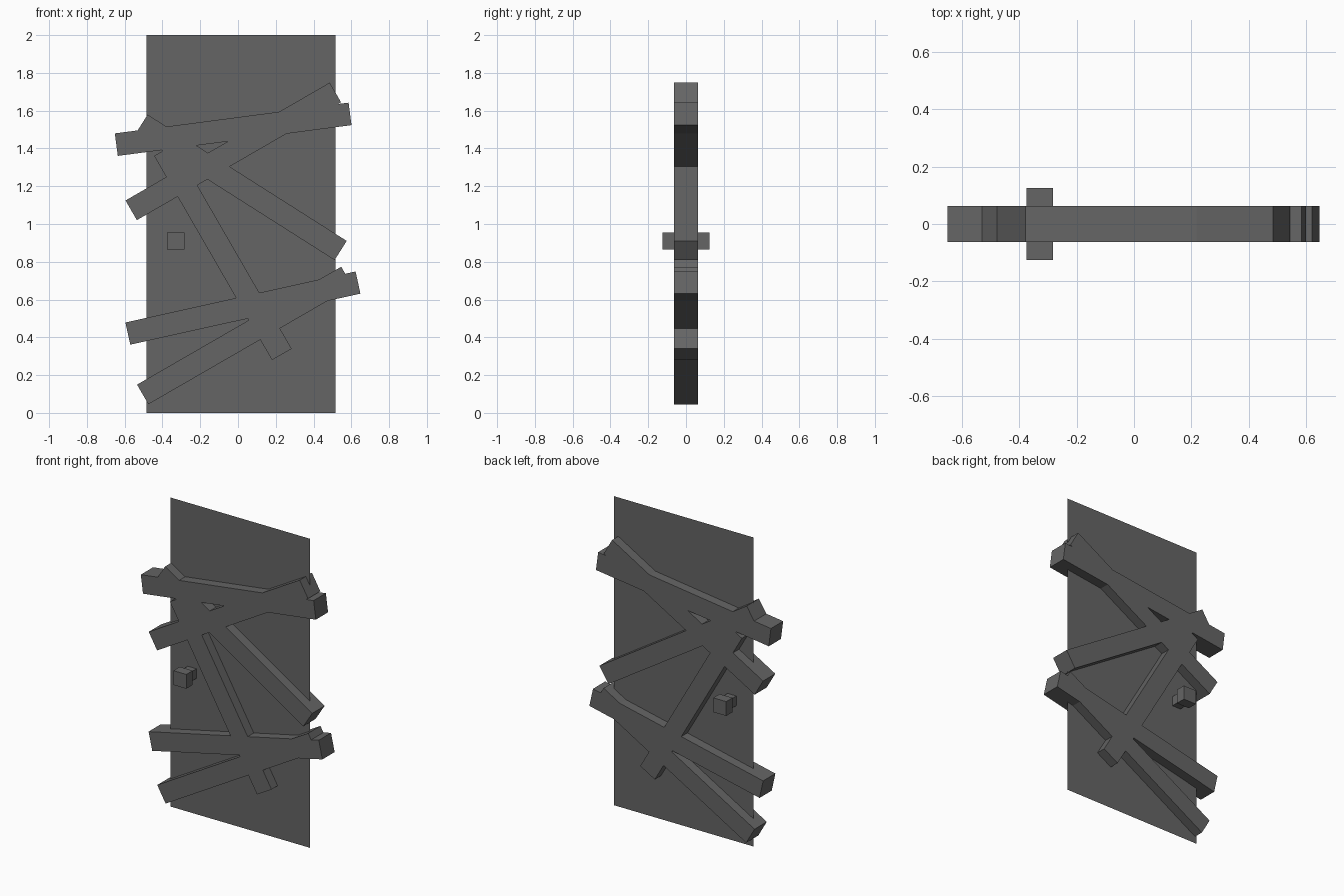
import bpy
import math

if "Cube" in bpy.data.objects:
    bpy.data.objects.remove(bpy.data.objects["Cube"])

gray = bpy.data.materials.new("dark gray")
gray.diffuse_color = (0.13, 0.13, 0.13, 1)
gray.use_nodes = True
gray.node_tree.nodes["Principled BSDF"].inputs["Base Color"].default_value = gray.diffuse_color


def box(name, center, size, tilt=0.0):
    bpy.ops.mesh.primitive_cube_add(size=1, location=center, rotation=(0, -tilt, 0))
    ob = bpy.context.object
    ob.name = name
    ob.scale = size
    bpy.ops.object.transform_apply(location=False, rotation=False, scale=True)
    ob.data.materials.append(gray)
    return ob


# thin door panel
bpy.ops.mesh.primitive_plane_add(size=1, location=(0.015, 0, 1), rotation=(math.pi / 2, 0, 0))
panel = bpy.context.object
panel.name = "door_panel"
panel.scale = (1, 2, 1)
panel.data.materials.append(gray)

# barricade planks: centre x, centre z, tilt in degrees
PLANKS = [
    (-0.0255, 1.5015, 7.5),
    (-0.025, 1.3845, 30),
    (0.0165, 1.194, -32.4),
    (-0.080, 0.850, -60),
    (0.026, 0.555, 12.5),
    (0.036, 0.4095, 30),
]
planks = [box("plank", (x, 0, z), (1.248, 0.125, 0.12), math.radians(a)) for x, z, a in PLANKS]

# fuse the planks into one lattice
lattice = planks[0]
lattice.name = "plank_barricade"
bpy.context.view_layer.objects.active = lattice
for other in planks[1:]:
    mod = lattice.modifiers.new("union", 'BOOLEAN')
    mod.operation = 'UNION'
    mod.solver = 'EXACT'
    mod.object = other
    bpy.ops.object.modifier_apply(modifier=mod.name)
    bpy.data.objects.remove(other)

# door knob: a stem through the panel with a block on each side
box("knob_stem", (-0.329, 0, 0.91), (0.0625, 0.13, 0.0625))
for side, y in (("front", -0.0925), ("back", 0.0925)):
    box(side + "_knob", (-0.329, y, 0.91), (0.0925, 0.065, 0.0925))
